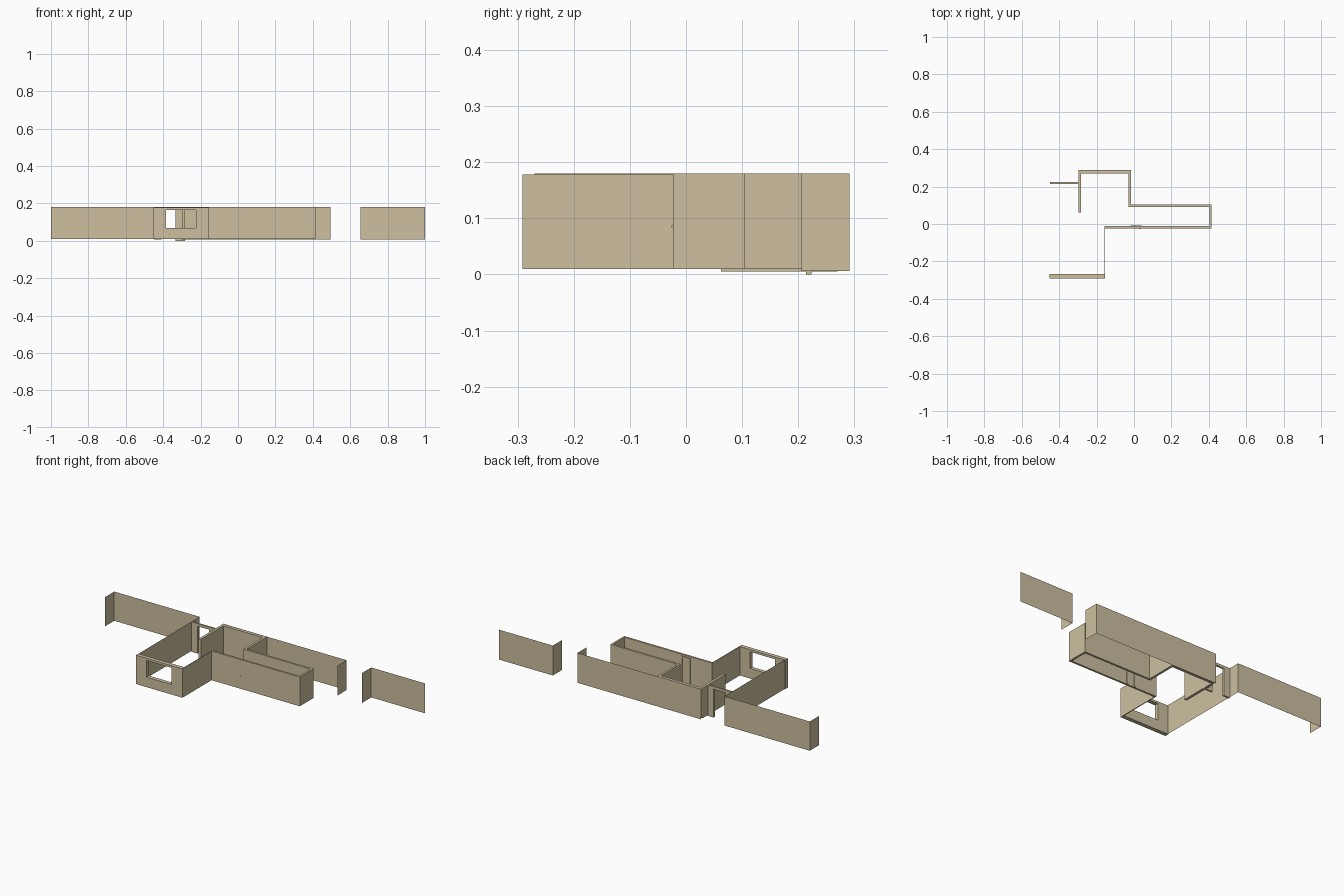
import bpy, bmesh
from mathutils import Vector

if "Cube" in bpy.data.objects:
    bpy.data.objects.remove(bpy.data.objects["Cube"])

# One warm stone colour for everything
stone = bpy.data.materials.new("stone")
stone.diffuse_color = (0.61, 0.53, 0.35, 1)
stone.use_nodes = True
stone.node_tree.nodes["Principled BSDF"].inputs["Base Color"].default_value = stone.diffuse_color


def finish(name, bm):
    me = bpy.data.meshes.new(name)
    bm.to_mesh(me)
    bm.free()
    me.materials.append(stone)
    ob = bpy.data.objects.new(name, me)
    bpy.context.collection.objects.link(ob)
    return ob


def prism(name, pts, sweep):
    """Closed polygon swept along a vector into a solid."""
    bm = bmesh.new()
    face = bm.faces.new([bm.verts.new(p) for p in pts])
    new = bmesh.ops.extrude_face_region(bm, geom=[face])["geom"]
    bmesh.ops.translate(bm, vec=Vector(sweep),
                        verts=[v for v in new if isinstance(v, bmesh.types.BMVert)])
    bmesh.ops.recalc_face_normals(bm, faces=bm.faces)
    return finish(name, bm)


def box(name, x0, x1, y0, y1, z0, z1):
    pts = [(x0, y0, z0), (x1, y0, z0), (x1, y1, z0), (x0, y1, z0)]
    return prism(name, pts, (0, 0, z1 - z0))


def sheet(name, path, z0, z1):
    """Paper-thin wall that follows a plan path."""
    bm = bmesh.new()
    cols = [(bm.verts.new((x, y, z0)), bm.verts.new((x, y, z1))) for x, y in path]
    for a, b in zip(cols, cols[1:]):
        bm.faces.new((a[0], b[0], b[1], a[1]))
    return finish(name, bm)


TOP = 0.18

# Thin facade panels along the back, each with a short return
sheet("left_facade", [(-1, 0.206), (-1, 0.29), (-0.45, 0.29)], 0.01, TOP)
sheet("middle_facade", [(-0.3, 0.291), (0.495, 0.291), (0.495, 0.206)], 0.006, TOP)
sheet("right_facade", [(1, 0.291), (0.654, 0.291), (0.654, 0.206)], 0.006, TOP)

# Thin side walls of the front room
sheet("left_side_wall", [(-0.45, 0.29), (-0.45, -0.27)], 0.01, TOP)
box("right_side_wall", -0.159, -0.154, -0.27, -0.02, 0.01, 0.178)

# Thick wall running round the back room and the long corridor
plan = [(-0.298, 0.27), (-0.298, 0.289), (-0.016, 0.289), (-0.016, 0.104),
        (0.414, 0.104), (0.414, -0.023), (-0.159, -0.023), (-0.159, -0.012),
        (0.403, -0.012), (0.403, 0.092), (-0.029, 0.092), (-0.029, 0.27)]
prism("inner_wall_run", [(x, y, 0.01) for x, y in plan], (0, 0, TOP - 0.01))
box("partition_wall", -0.298, -0.283, 0.062, 0.27, 0.005, TOP)

# Front wall with a window opening
front = box("front_window_wall", -0.453, -0.155, -0.291, -0.268, 0.01, 0.178)
cutter = box("window_cutter", -0.385, -0.225, -0.33, -0.23, 0.068, 0.165)
cutter.hide_render = True
cutter.hide_set(True)
cut = front.modifiers.new("window", 'BOOLEAN')
cut.object = cutter
cut.operation = 'DIFFERENCE'
cut.solver = 'EXACT'

# Entrance wall: two posts joined by a lintel
arch = [(-0.45, 0.006), (-0.45, TOP), (-0.283, TOP), (-0.283, 0.0),
        (-0.335, 0.0), (-0.335, 0.165), (-0.41, 0.165), (-0.41, 0.006)]
prism("entrance_wall", [(x, 0.214, z) for x, z in arch], (0, 0.01, 0))

# Inner door frame on the corridor wall, with a small handle
frame = [(-0.02, 0.012), (-0.02, 0.17), (0.04, 0.17), (0.04, 0.012),
         (0.03, 0.012), (0.03, 0.16), (-0.01, 0.16), (-0.01, 0.012)]
prism("inner_door_frame", [(x, -0.013, z) for x, z in frame], (0, 0.005, 0))
box("door_handle", 0.028, 0.034, -0.026, -0.022, 0.084, 0.087)
